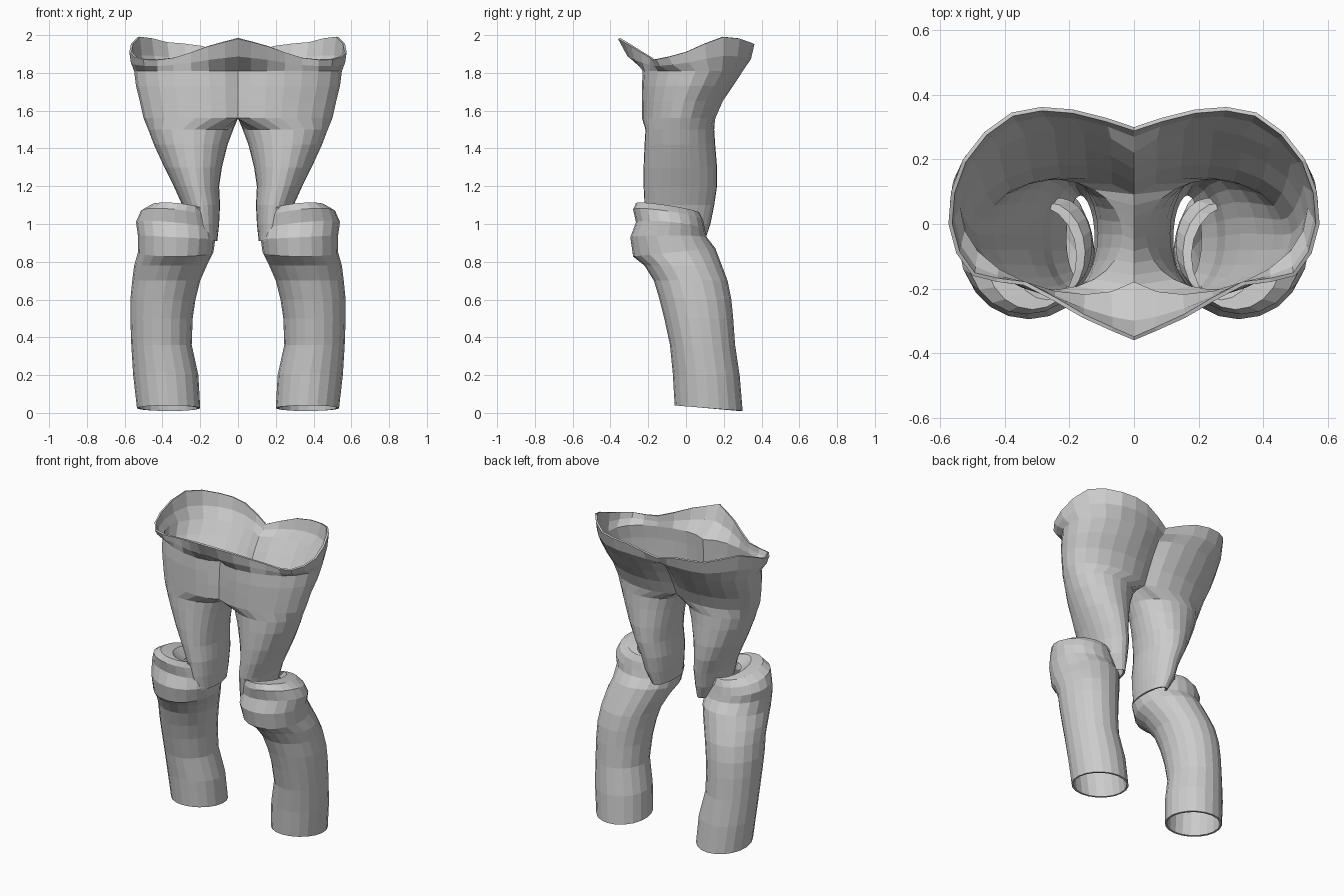
import bpy
import bmesh
from math import cos, sin, pi, acos
from mathutils import Vector

cube = bpy.data.objects.get("Cube")
if cube:
    bpy.data.objects.remove(cube)

grey = bpy.data.materials.new("plain_grey")
grey.use_nodes = True
colour = (0.6, 0.6, 0.6, 1)
grey.diffuse_color = colour
grey.node_tree.nodes["Principled BSDF"].inputs["Base Color"].default_value = colour

OUTER, INNER = 16, 8      # segments on the outside and the inner thigh


def loft(name, rings, skip=lambda i, j: False):
    """Skin a stack of closed rings, mirror it and give it a thin wall."""
    bm = bmesh.new()
    rows = [[bm.verts.new(p) for p in ring] for ring in rings]
    n = len(rows[0])
    for i in range(len(rows) - 1):
        low, high = rows[i], rows[i + 1]
        for j in range(n):
            k = (j + 1) % n
            if not skip(i, j):
                bm.faces.new((low[j], low[k], high[k], high[j]))
    bmesh.ops.delete(bm, geom=[v for v in bm.verts if not v.link_faces], context='VERTS')
    mesh = bpy.data.meshes.new(name)
    bm.to_mesh(mesh)
    bm.free()
    mesh.materials.append(grey)
    obj = bpy.data.objects.new(name, mesh)
    bpy.context.collection.objects.link(obj)
    mirror = obj.modifiers.new("mirror", 'MIRROR')
    mirror.merge_threshold = 0.002
    wall = obj.modifiers.new("wall", 'SOLIDIFY')
    wall.thickness = 0.012
    wall.offset = -1
    return obj


def oval(z, x0, x1, y0, y1, start, count, sweep, tilt_y=0, tilt_x=0):
    """Points on an oval that fills the given box, optionally tilted."""
    cx, cy, rx, ry = (x0 + x1) / 2, (y0 + y1) / 2, (x1 - x0) / 2, (y1 - y0) / 2
    pts = []
    for i in range(count):
        a = start + sweep * i / count
        dx, dy = rx * cos(a), ry * sin(a)
        pts.append(Vector((cx + dx, cy + dy, z + tilt_y * dy + tilt_x * dx)))
    return pts


def thigh_ring(z, x0, x1, y0, y1):
    a = 0.7 * pi
    return (oval(z, x0, x1, y0, y1, -a, OUTER, 2 * a)
            + oval(z, x0, x1, y0, y1, a, INNER, 2 * (pi - a)))


def close_on_centre(arc):
    """Complete a half ring with points along the centre plane."""
    return arc + [arc[-1].lerp(arc[0], j / INNER) for j in range(1, INNER)]


def hip_ring(z, x1, y0, y1, front, back):
    x0 = -0.06
    a = acos(-(x0 + x1) / (x1 - x0))
    arc = oval(z, x0, x1, y0, y1, -a, OUTER, 2 * a)
    arc.append(Vector((0, -arc[0].y + y0 + y1, z)))
    shift = (front - arc[0].y, back - arc[-1].y)
    for i, p in enumerate(arc):
        p.x = max(p.x, 0)
        p.y += shift[i > OUTER / 2] * (1 - p.x / x1) ** 2
    return close_on_centre(arc)


def smooth_path(ctrl):
    """Double the number of points along a flowing open curve."""
    pts = []
    for i in range(len(ctrl) - 1):
        a, b = ctrl[i], ctrl[i + 1]
        before, after = ctrl[max(i - 1, 0)], ctrl[min(i + 2, len(ctrl) - 1)]
        pts += [a, (a + b) * 0.5625 - (before + after) * 0.0625]
    return pts + [ctrl[-1]]


# Thighs and hips: tubes that merge at the crotch and flare to a wavy waist
thighs = [thigh_ring(*r) for r in (
    (0.91, 0.11, 0.22, -0.19, 0.10),
    (1.0, 0.10, 0.27, -0.21, 0.13),
    (1.1, 0.095, 0.295, -0.22, 0.15),
    (1.2, 0.10, 0.34, -0.225, 0.165),
    (1.3, 0.085, 0.39, -0.225, 0.165),
    (1.42, 0.055, 0.445, -0.22, 0.155),
    (1.5, 0.025, 0.475, -0.215, 0.15),
)]
hips = [hip_ring(*r) for r in (
    (1.56, 0.50, -0.21, 0.15, -0.20, 0.10),
    (1.65, 0.52, -0.205, 0.185, -0.20, 0.14),
    (1.73, 0.54, -0.20, 0.24, -0.195, 0.18),
    (1.81, 0.55, -0.19, 0.29, -0.19, 0.23),
)]
waist = close_on_centre(smooth_path([Vector(p) for p in (
    (0, -0.36, 1.98), (0.16, -0.29, 1.94), (0.34, -0.19, 1.88),
    (0.5, -0.16, 1.87), (0.575, 0, 1.91), (0.53, 0.2, 1.99),
    (0.38, 0.345, 1.96), (0.19, 0.355, 1.94), (0, 0.3, 1.87))]))
flare = [Vector((p.x + (q.x - p.x) * 0.7, p.y + (q.y - p.y) * 0.7, p.z + (q.z - p.z) * 0.45))
         for p, q in zip(hips[-1], waist)]
loft("hips_and_thighs", thighs + hips + [flare, waist],
     lambda i, j: i >= len(thighs) and j >= OUTER)

# Lower legs: bent tubes with a swollen knee that folds in around the thigh
shins = [oval(*r[:5], 0, 20, 2 * pi, *r[5:]) for r in (
    (0.025, 0.20, 0.535, -0.06, 0.30, -0.08),
    (0.2, 0.21, 0.555, -0.07, 0.285, -0.05),
    (0.36, 0.245, 0.565, -0.085, 0.26),
    (0.5, 0.24, 0.57, -0.115, 0.25),
    (0.6, 0.225, 0.57, -0.14, 0.24),
    (0.7, 0.20, 0.56, -0.17, 0.22),
    (0.78, 0.165, 0.55, -0.22, 0.19),
    (0.85, 0.13, 0.53, -0.28, 0.155, 0.1),
    (0.93, 0.12, 0.53, -0.295, 0.11, 0, 0.05),
    (0.99, 0.125, 0.54, -0.265, 0.10, -0.1, 0.1),
    (1.05, 0.15, 0.515, -0.28, 0.09, -0.15, 0.1),
    (1.085, 0.17, 0.46, -0.265, 0.07, -0.15, 0.1),
    (1.08, 0.16, 0.38, -0.235, 0.06, -0.15, 0.15),
    (1.03, 0.14, 0.32, -0.2, 0.07, -0.15, 0.1),
)]
loft("lower_legs", shins)
